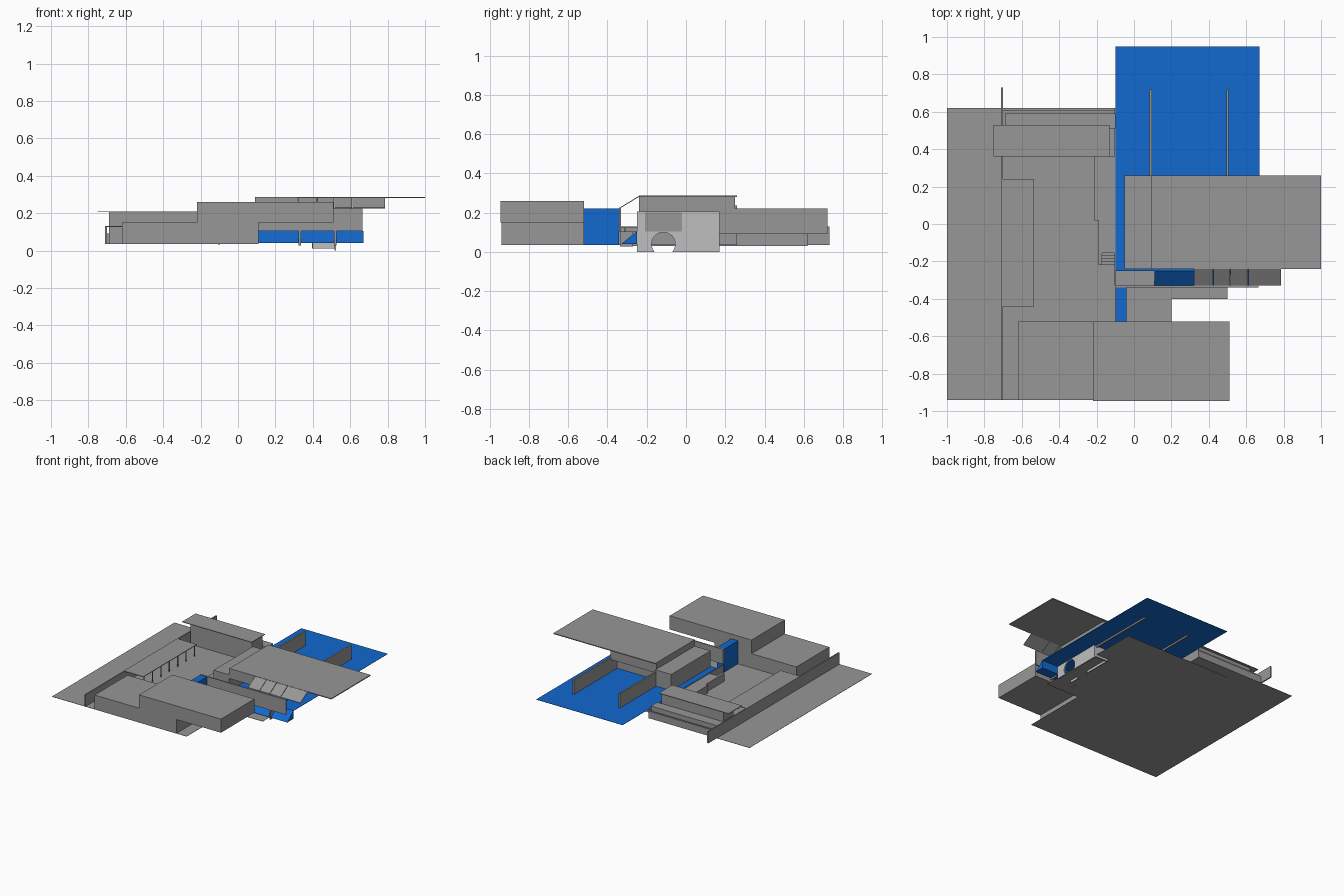
import bpy, bmesh, math

if "Cube" in bpy.data.objects:
    bpy.data.objects.remove(bpy.data.objects["Cube"])

def mat(name, c):
    m = bpy.data.materials.new(name)
    m.diffuse_color = (*c, 1)
    m.use_nodes = True
    m.node_tree.nodes["Principled BSDF"].inputs["Base Color"].default_value = m.diffuse_color
    return m

GRAY = mat("mid gray", (0.31, 0.31, 0.31))
LIGHT = mat("light gray", (0.52, 0.52, 0.52))
BLUE = mat("water blue", (0.006, 0.14, 0.62))

def finish(name, bm, m):
    bmesh.ops.recalc_face_normals(bm, faces=bm.faces)
    me = bpy.data.meshes.new(name)
    bm.to_mesh(me)
    bm.free()
    me.materials.append(m)
    ob = bpy.data.objects.new(name, me)
    bpy.context.collection.objects.link(ob)
    return ob

def box(name, x0, x1, y0, y1, z0, z1, m=GRAY):
    bm = bmesh.new()
    bmesh.ops.create_cube(bm, size=1)
    for v in bm.verts:
        v.co = (x1 if v.co.x > 0 else x0, y1 if v.co.y > 0 else y0, z1 if v.co.z > 0 else z0)
    return finish(name, bm, m)

def prism(name, profile, x0, x1, m=GRAY):
    """Extrude a (y, z) profile along x."""
    bm = bmesh.new()
    f = bm.faces.new([bm.verts.new((x0, y, z)) for y, z in profile])
    r = bmesh.ops.extrude_face_region(bm, geom=[f])
    for v in r["geom"]:
        if isinstance(v, bmesh.types.BMVert):
            v.co.x = x1
    return finish(name, bm, m)

# Ground sheets
G = 0.036
box("ground_west", -1, -0.1, -0.94, 0.62, G - 0.002, G)
box("ground_front", -0.1, 0.2, -0.94, -0.34, G - 0.002, G)
box("lower_base", -0.46, 0.5, -0.40, 0.53, 0.029, 0.031)

# Front buildings, upper one overhanging
box("front_lower_block", -0.62, 0.11, -0.94, -0.52, G, 0.15)
box("front_upper_block", -0.22, 0.51, -0.945, -0.52, 0.15, 0.26)

# Courtyard walls
box("west_wall", -0.71, -0.70, -0.94, 0.73, G, 0.13)
box("north_wall", -0.70, -0.10, 0.605, 0.62, G, 0.09)

# Rear wing with overhanging flat roof
box("rear_wing", -0.69, -0.14, 0.38, 0.51, G, 0.205)
box("rear_wing_back", -0.69, -0.10, 0.51, 0.59, G, 0.12)
box("rear_roof", -0.75, -0.13, 0.36, 0.53, 0.205, 0.21)

# Pergola on slim posts
box("pergola_roof", -0.71, -0.535, -0.44, 0.24, 0.125, 0.13)
for i in range(7):
    y = -0.42 + i * 0.107
    box("pergola_post", -0.548, -0.542, y, y + 0.006, G, 0.125)

# River terrace and stairs
box("terrace_north", -0.21, -0.10, 0.02, 0.36, G, 0.10)
box("terrace_south", -0.19, -0.10, -0.14, 0.02, G, 0.10)
box("stair_side_wall", -0.19, -0.17, -0.22, -0.14, G, 0.10)
for i in range(5):
    y = -0.22 + i * 0.016
    box("stair_step", -0.17, -0.10, y, y + 0.016, G, G + 0.0125 * (i + 1))
box("river_bank_wall", -0.104, -0.10, -0.33, 0.62, 0.03, 0.103)

# Water
box("river", -0.10, 0.67, -0.25, 0.95, 0.103, 0.105, BLUE)
prism("weir", [(-0.33, 0.04), (-0.25, 0.105), (-0.25, 0.04)], 0.11, 0.67, BLUE)
box("blue_link", -0.10, -0.04, -0.52, -0.34, G, 0.222, BLUE)
for x in (0.33, 0.52):
    box("weir_post", x - 0.006, x + 0.006, -0.335, -0.27, 0.027, 0.105)

# Piers running out into the river
for x in (0.09, 0.5):
    box("river_pier", x - 0.006, x + 0.006, 0.17, 0.72, 0.09, 0.22)

# House over the river
box("house_entry", -0.05, 0.09, -0.24, 0.26, G, 0.235)
box("house_front_wall", -0.10, 0.665, -0.34, -0.33, 0.105, 0.225)
box("house_attic", 0.09, 0.5, -0.24, 0.25, 0.205, 0.28)
box("house_back_wall", 0.09, 0.5, 0.16, 0.17, 0.10, 0.205)
box("house_roof", 0.09, 1.0, -0.24, 0.26, 0.28, 0.287)

# Slanted window panels under the roof edge
edges = [0.32, 0.425, 0.515, 0.612, 0.79]
for a, b in zip(edges, edges[1:]):
    prism("slanted_panel", [(-0.24, 0.285), (-0.33, 0.23), (-0.33, 0.225), (-0.24, 0.28)], a, b - 0.003)

# Light wall with a round opening at the bottom
def arch_wall(name, x0, x1, z0, z1):
    cy, cz, r = -0.115, 0.04, 0.06
    a0 = math.asin((z0 - cz) / r)
    arc = [(cy + r * math.cos(t), cz + r * math.sin(t))
           for t in (a0 + (math.pi - 2 * a0) * i / 24 for i in range(25))]
    prism(name, arc + [(-0.25, z0), (-0.25, z1), (0.17, z1), (0.17, z0)], x0, x1, LIGHT)

arch_wall("wheel_wall_outer", 0.515, 0.525, 0.0, 0.205)
arch_wall("wheel_wall_inner", 0.395, 0.402, 0.01, 0.10)
box("wheel_chamber_end", 0.395, 0.515, 0.16, 0.17, 0.01, 0.10, LIGHT)

# Window plate on the light wall
box("side_window", 0.525, 0.529, -0.21, -0.02, 0.105, 0.2)
